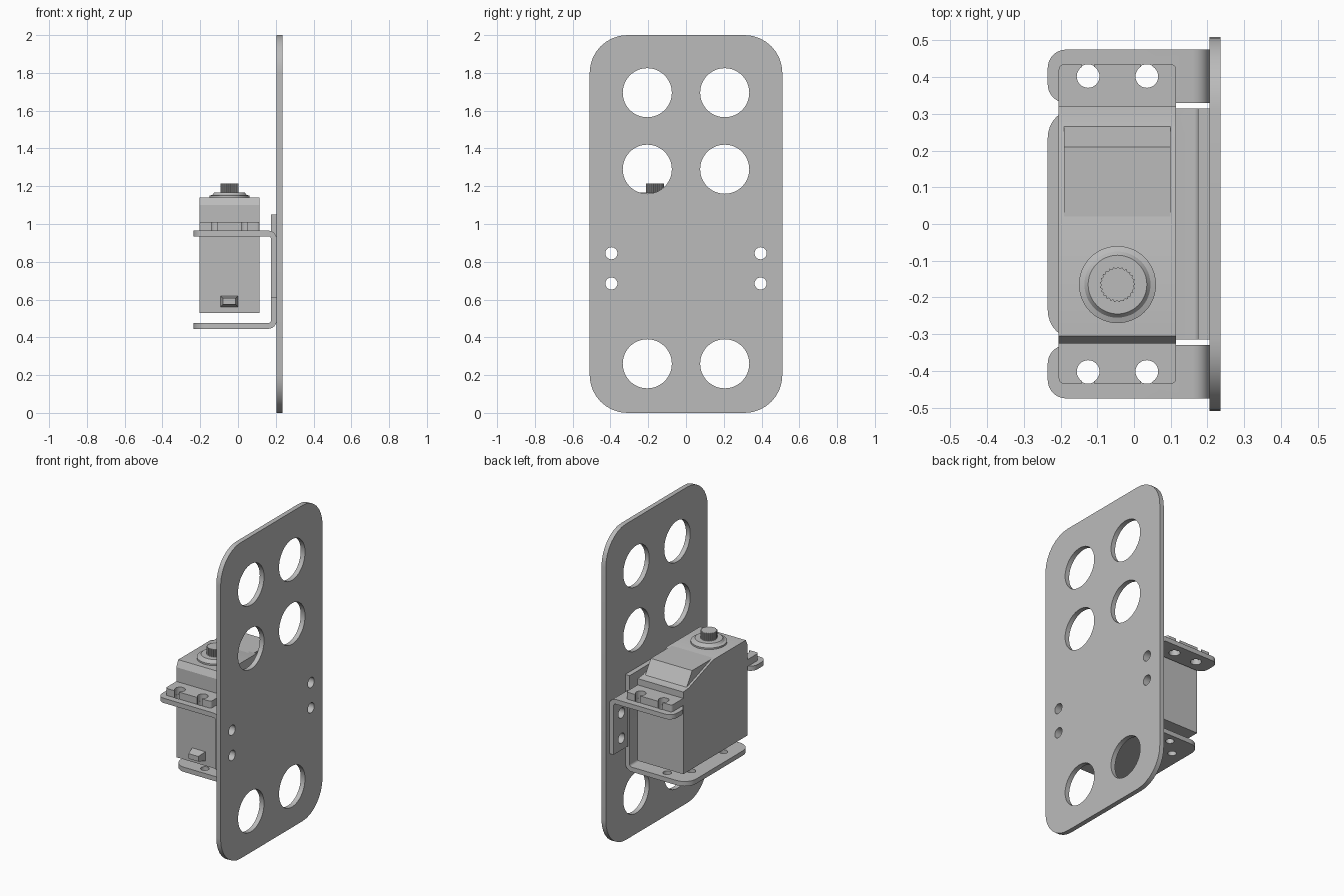
import bpy, bmesh
from math import sin, cos, pi, radians
from mathutils import Vector

old = bpy.data.objects.get("Cube")
if old:
    bpy.data.objects.remove(old, do_unlink=True)

grey = bpy.data.materials.new("plain grey")
grey.use_nodes = True
grey.diffuse_color = (0.5, 0.5, 0.5, 1)
grey.node_tree.nodes["Principled BSDF"].inputs["Base Color"].default_value = (0.5, 0.5, 0.5, 1)


def place(axis, a, b, h):
    return {"x": (h, a, b), "y": (a, h, b), "z": (a, b, h)}[axis]


def arc(cx, cy, r, start, end, n=6):
    angles = [radians(start + (end - start) * i / n) for i in range(n + 1)]
    return [(cx + r * cos(t), cy + r * sin(t)) for t in angles]


def circle(cx, cy, r, n=32):
    return arc(cx, cy, r, 0, 360, n)[:-1]


def rect(a0, a1, b0, b1):
    return [(a0, b0), (a1, b0), (a1, b1), (a0, b1)]


def loft(name, axis, sections):
    """Closed solid through matching cross-sections given as (height, points)."""
    bm = bmesh.new()
    rings = [[bm.verts.new(place(axis, a, b, h)) for a, b in pts] for h, pts in sections]
    for low, high in zip(rings, rings[1:]):
        for i in range(len(low)):
            j = (i + 1) % len(low)
            bm.faces.new((low[i], low[j], high[j], high[i]))
    bm.faces.new(rings[0][::-1])
    bm.faces.new(rings[-1])
    bmesh.ops.recalc_face_normals(bm, faces=bm.faces)
    mesh = bpy.data.meshes.new(name)
    bm.to_mesh(mesh)
    bm.free()
    obj = bpy.data.objects.new(name, mesh)
    bpy.context.collection.objects.link(obj)
    mesh.materials.append(grey)
    return obj


def prism(name, axis, pts, lo, hi):
    return loft(name, axis, [(lo, pts), (hi, pts)])


def round_corners(obj, axis, radius, test):
    """Round the edges that run along an axis and pass the test."""
    k = "xyz".index(axis)
    bm = bmesh.new()
    bm.from_mesh(obj.data)
    edges = []
    for e in bm.edges:
        d = (e.verts[0].co - e.verts[1].co).normalized()
        if abs(d[k]) > 0.99 and test((e.verts[0].co + e.verts[1].co) / 2):
            edges.append(e)
    bmesh.ops.bevel(bm, geom=edges, offset=radius, segments=8, profile=0.5, affect="EDGES")
    bm.to_mesh(obj.data)
    bm.free()


def cut(obj, cutters):
    bpy.context.view_layer.objects.active = obj
    for c in cutters:
        c.hide_render = True
        mod = obj.modifiers.new("hole", "BOOLEAN")
        mod.operation, mod.solver, mod.object = "DIFFERENCE", "EXACT", c
        bpy.ops.object.modifier_apply(modifier=mod.name)
        bpy.data.objects.remove(c, do_unlink=True)


def bent_sheet(z_outer, turn, z_end):
    """Side profile of a flange that bends into an upright leg; turn is +1 up, -1 down."""
    t, cx, cz = 0.03, 0.16, z_outer + turn * 0.045
    outer = arc(cx, cz, 0.045, -90 * turn, 0)
    inner = arc(cx, cz, 0.015, 0, -90 * turn)
    return ([(-0.235, z_outer + turn * t), (-0.235, z_outer)] + outer
            + [(0.205, z_end), (0.175, z_end)] + inner)


# Large mounting plate
plate = prism("mounting_plate", "x", rect(-0.51, 0.51, 0, 2), 0.205, 0.235)
round_corners(plate, "x", 0.2, lambda c: True)
cut(plate, [prism("cutter", "x", circle(s * 0.205, z, 0.13, 48), 0.1, 0.3)
            for s in (-1, 1) for z in (0.26, 1.29, 1.695)])
cut(plate, [prism("cutter", "x", circle(s * 0.395, z, 0.032), 0.1, 0.3)
            for s in (-1, 1) for z in (0.685, 0.845)])

# Bracket: lower shelf with its upright web
shelf = prism("bracket_shelf", "y", bent_sheet(0.445, 1, 1.05), -0.315, 0.315)
round_corners(shelf, "z", 0.08, lambda c: c.x < -0.23)
cut(shelf, [prism("cutter", "z", circle(x, s * y, 0.025), 0.4, 0.5)
            for s in (-1, 1) for x, y in ((-0.15, 0.16), (-0.05, 0.26))])

# Bracket ears and motor lugs, front and back
SCREW_X = (-0.125, 0.035)
for side, s in (("front", -1), ("back", 1)):
    ear = prism(side + "_bracket_ear", "y", bent_sheet(0.965, -1, 0.61),
                *sorted((s * 0.33, s * 0.475)))
    round_corners(ear, "z", 0.05, lambda c: c.x < -0.23)
    cut(ear, [prism("cutter", "z", circle(x, s * 0.403, 0.032), 0.9, 1) for x in SCREW_X])
    cut(ear, [prism("cutter", "x", circle(s * 0.395, z, 0.032), 0.1, 0.3) for z in (0.685, 0.845)])

    lug = prism(side + "_motor_lug", "z",
                rect(-0.205, 0.115, *sorted((s * 0.3, s * 0.435))), 0.966, 1.01)
    round_corners(lug, "z", 0.015, lambda c: abs(c.y) > 0.43)
    for x in SCREW_X:
        cut(lug, [prism("cutter", "z", circle(x, s * 0.402, 0.031), 0.9, 1.1),
                  prism("cutter", "z", rect(x - 0.016, x + 0.016, *sorted((s * 0.4, s * 0.5))), 0.9, 1.1)])

# Motor case with sloping shoulders and a narrower raised roof
case_side = [(-0.325, 0.53), (0.32, 0.53), (0.32, 1.05), (0.265, 1.055),
             (0.02, 1.14), (-0.305, 1.14), (-0.325, 1.1)]
prism("motor_case", "x", case_side, -0.205, 0.115)
roof_side = [(0.265, 1.055), (0.21, 1.14), (0.0, 1.14), (0.0, 1.0), (0.265, 1.0)]
prism("motor_roof", "x", roof_side, -0.19, 0.1)

# Cable outlet
loft("cable_outlet", "y", [(-0.32, rect(-0.095, 0, 0.56, 0.62)),
                           (-0.38, rect(-0.08, -0.012, 0.575, 0.607))])

# Output boss and toothed shaft
SX, SY = -0.045, -0.165
loft("output_boss", "z", [(h, circle(SX, SY, r, 48)) for h, r in
                          ((1.13, 0.105), (1.15, 0.105), (1.155, 0.09), (1.167, 0.08))])
teeth = 25
spline = []
for i in range(teeth * 4):
    r = 0.048 if i % 4 < 2 else 0.044
    t = 2 * pi * i / (teeth * 4)
    spline.append((SX + r * cos(t), SY + r * sin(t)))
prism("output_shaft", "z", spline, 1.16, 1.215)

# Smooth the round surfaces, keep the edges sharp
bpy.ops.object.select_all(action="DESELECT")
for obj in bpy.context.scene.objects:
    if obj.type == "MESH":
        obj.select_set(True)
        bpy.context.view_layer.objects.active = obj
bpy.ops.object.shade_smooth_by_angle(angle=radians(25))
